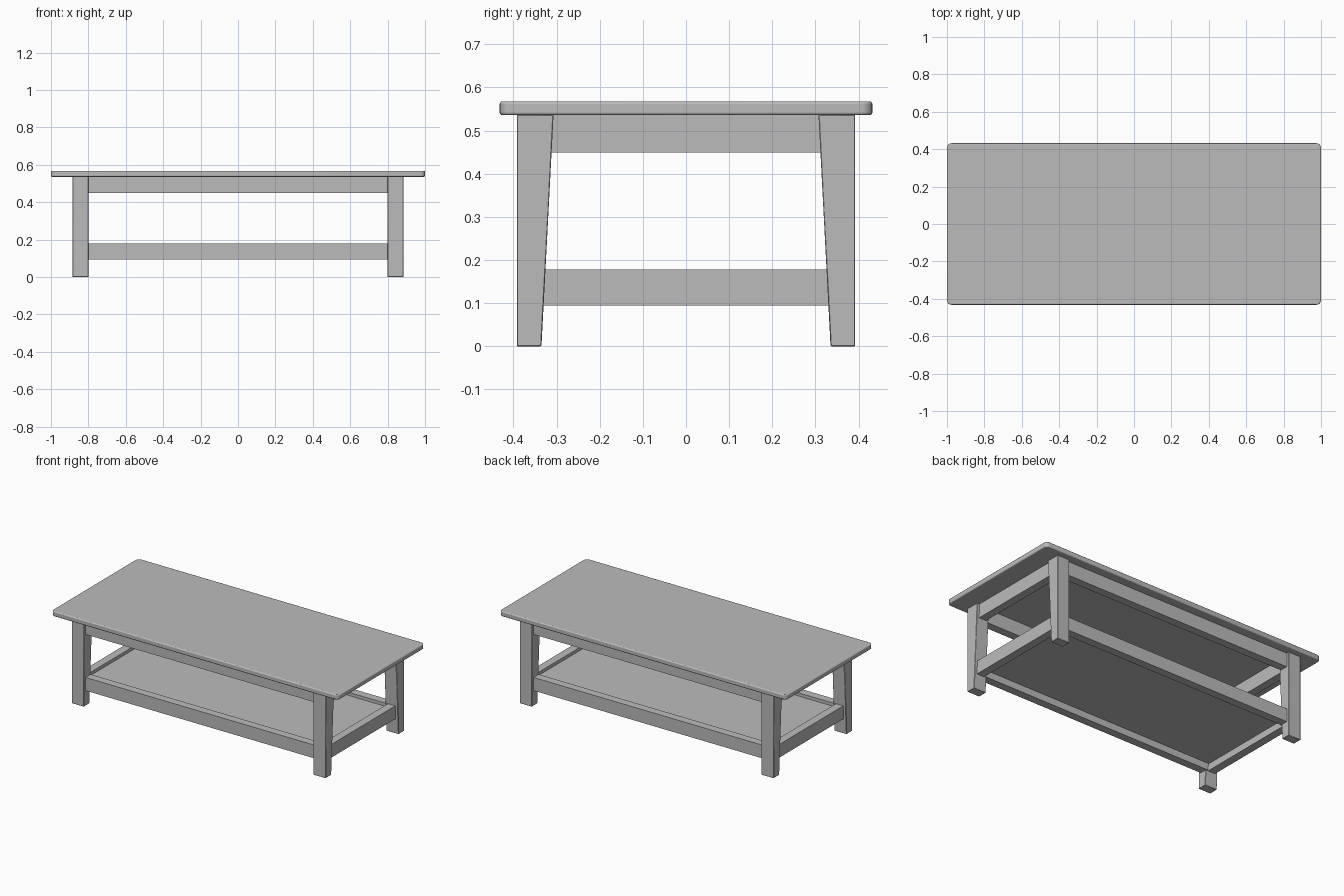
import bpy, bmesh

if "Cube" in bpy.data.objects:
    bpy.data.objects.remove(bpy.data.objects["Cube"])

mat = bpy.data.materials.new("plain grey")
mat.diffuse_color = (0.5, 0.5, 0.5, 1)
mat.use_nodes = True
mat.node_tree.nodes["Principled BSDF"].inputs["Base Color"].default_value = mat.diffuse_color


def finish(name, bm, bevel=0.0, segments=2):
    bmesh.ops.recalc_face_normals(bm, faces=bm.faces)
    me = bpy.data.meshes.new(name)
    bm.to_mesh(me)
    bm.free()
    me.materials.append(mat)
    ob = bpy.data.objects.new(name, me)
    bpy.context.collection.objects.link(ob)
    if bevel:
        mod = ob.modifiers.new("soft edges", 'BEVEL')
        mod.width = bevel
        mod.segments = segments
        mod.limit_method = 'ANGLE'
    bpy.ops.object.select_all(action='DESELECT')
    ob.select_set(True)
    bpy.context.view_layer.objects.active = ob
    bpy.ops.object.shade_smooth_by_angle()
    return ob


def box_bm(x0, x1, y0, y1, z0, z1):
    bm = bmesh.new()
    bmesh.ops.create_cube(bm, size=1)
    for v in bm.verts:
        v.co.x = x1 if v.co.x > 0 else x0
        v.co.y = y1 if v.co.y > 0 else y0
        v.co.z = z1 if v.co.z > 0 else z0
    return bm


# table top with rounded corners
bm = box_bm(-1, 1, -0.432, 0.432, 0.536, 0.568)
upright = [e for e in bm.edges if abs(e.verts[0].co.z - e.verts[1].co.z) > 0.01]
bmesh.ops.bevel(bm, geom=upright, offset=0.025, segments=5, profile=0.5, affect='EDGES')
finish("table_top", bm, 0.006, 3)

# legs, tapered on their inner side
for sx, xn in ((-1, "left"), (1, "right")):
    for sy, yn in ((-1, "front"), (1, "back")):
        bm = box_bm(0.80, 0.885, 0.307, 0.392, 0, 0.537)
        for v in bm.verts:
            if v.co.z < 0.1 and v.co.y < 0.35:
                v.co.y = 0.335
            v.co.x *= sx
            v.co.y *= sy
        finish(f"{yn}_{xn}_leg", bm, 0.002, 1)

# upper and lower rails on all four sides
for level, z0, z1 in (("upper", 0.449, 0.537), ("lower", 0.095, 0.178)):
    for s, yn, xn in ((-1, "front", "left"), (1, "back", "right")):
        y0, y1 = sorted((s * 0.323, s * 0.374))
        finish(f"{level}_{yn}_rail", box_bm(-0.81, 0.81, y0, y1, z0, z1))
        x0, x1 = sorted((s * 0.817, s * 0.868))
        finish(f"{level}_{xn}_rail", box_bm(x0, x1, -0.335, 0.335, z0, z1))

# lower shelf set inside the rails
finish("shelf", box_bm(-0.825, 0.825, -0.33, 0.33, 0.138, 0.158))
